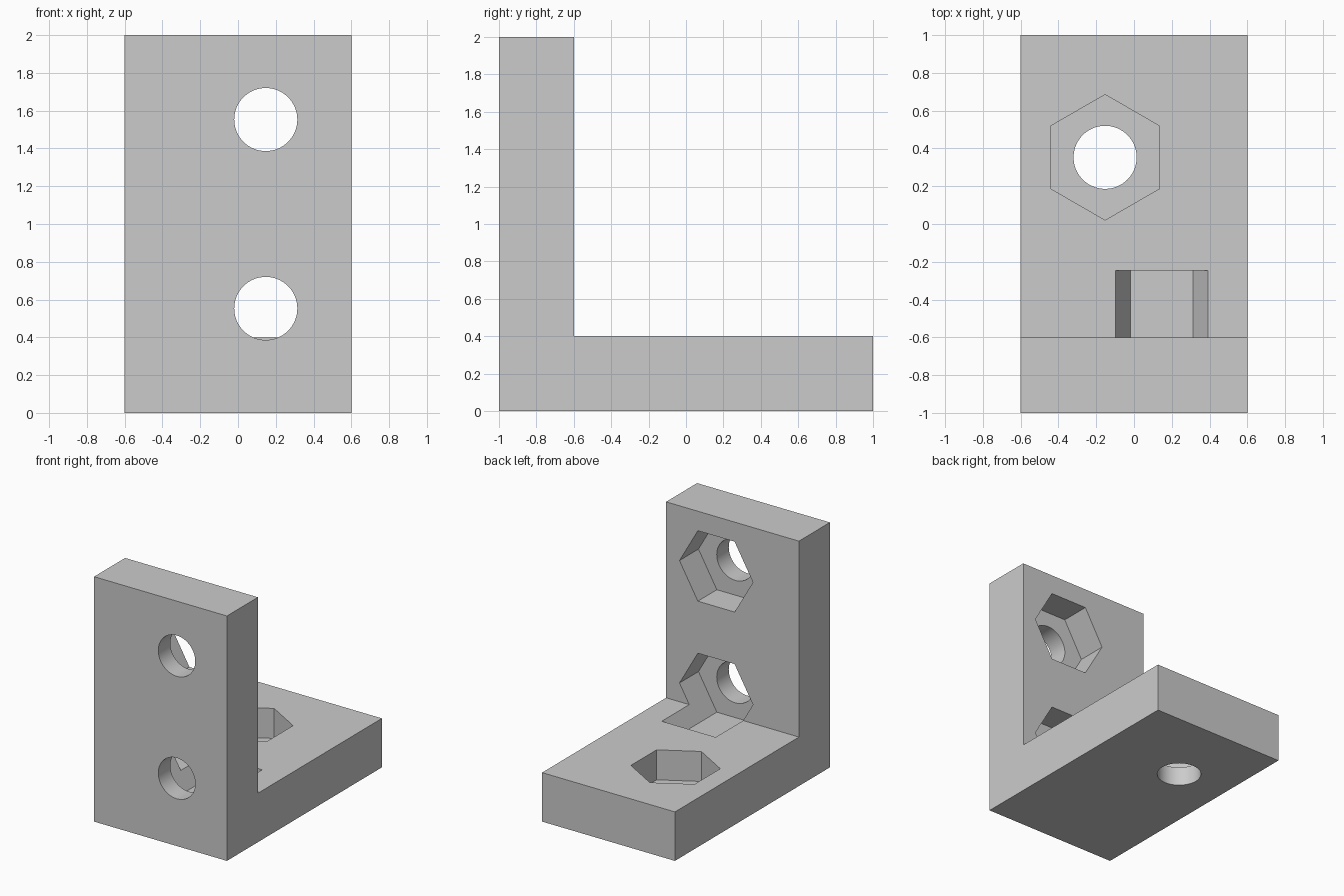
import bpy
import bmesh
import math
from mathutils import Matrix, Vector

default = bpy.data.objects.get("Cube")
if default:
    bpy.data.objects.remove(default, do_unlink=True)

WIDTH, THICK = 1.2, 0.4
HOLE_R, HEX_R = 0.167, 0.332
POCKET = 0.245      # depth of the nut pockets
REACH = 0.6         # full length of the nut pocket cutters

grey = bpy.data.materials.new("plain grey")
grey.use_nodes = True
grey.diffuse_color = (0.6, 0.6, 0.6, 1)
grey.node_tree.nodes["Principled BSDF"].inputs["Base Color"].default_value = (0.6, 0.6, 0.6, 1)


def add_object(name, bm):
    bmesh.ops.recalc_face_normals(bm, faces=bm.faces)
    mesh = bpy.data.meshes.new(name)
    bm.to_mesh(mesh)
    bm.free()
    mesh.materials.append(grey)
    obj = bpy.data.objects.new(name, mesh)
    bpy.context.collection.objects.link(obj)
    return obj


def prism(name, sides, radius, start, direction, length, turn=0):
    """Prism running from start along direction."""
    axis = Vector(direction)
    place = (Matrix.Translation(Vector(start) + axis * length / 2)
             @ axis.to_track_quat("Z", "Y").to_matrix().to_4x4()
             @ Matrix.Rotation(turn, 4, "Z"))
    bm = bmesh.new()
    bmesh.ops.create_cone(bm, cap_ends=True, segments=sides, radius1=radius,
                          radius2=radius, depth=length, matrix=place)
    return add_object(name, bm)


def cut(target, cutter):
    cutter.hide_render = True
    mod = target.modifiers.new("cut", "BOOLEAN")
    mod.operation = "DIFFERENCE"
    mod.solver = "EXACT"
    mod.object = cutter
    bpy.context.view_layer.objects.active = target
    bpy.ops.object.modifier_apply(modifier=mod.name)
    bpy.data.objects.remove(cutter, do_unlink=True)


# L-shaped bracket body, extruded across its width
profile = [(-1, 0), (1, 0), (1, THICK), (THICK - 1, THICK), (THICK - 1, 2), (-1, 2)]
bm = bmesh.new()
side = bm.faces.new([bm.verts.new((-WIDTH / 2, y, z)) for y, z in profile])
sweep = bmesh.ops.extrude_face_region(bm, geom=[side])
bmesh.ops.translate(bm, vec=(WIDTH, 0, 0),
                    verts=[v for v in sweep["geom"] if isinstance(v, bmesh.types.BMVert)])
bracket = add_object("angle_bracket", bm)

# Upright plate: two bolt holes with nut pockets; the lower pocket runs into the base
pocket_floor = THICK - 1 - POCKET
for z in (0.553, 1.553):
    cut(bracket, prism("nut_pocket_cutter", 6, HEX_R, (0.147, pocket_floor, z),
                       (0, 1, 0), REACH, math.radians(30)))
    cut(bracket, prism("bolt_hole_cutter", 64, HOLE_R, (0.147, -1.1, z),
                       (0, 1, 0), pocket_floor + 1.15))

# Base plate: one bolt hole with a nut pocket
cut(bracket, prism("nut_pocket_cutter", 6, HEX_R, (-0.153, 0.353, THICK - POCKET),
                   (0, 0, 1), REACH))
cut(bracket, prism("bolt_hole_cutter", 64, HOLE_R, (-0.153, 0.353, -0.1),
                   (0, 0, 1), THICK))

# Smooth hole walls, keep all other edges sharp
bpy.ops.object.select_all(action="DESELECT")
bracket.select_set(True)
bpy.context.view_layer.objects.active = bracket
bpy.ops.object.shade_smooth_by_angle(angle=math.radians(30))
